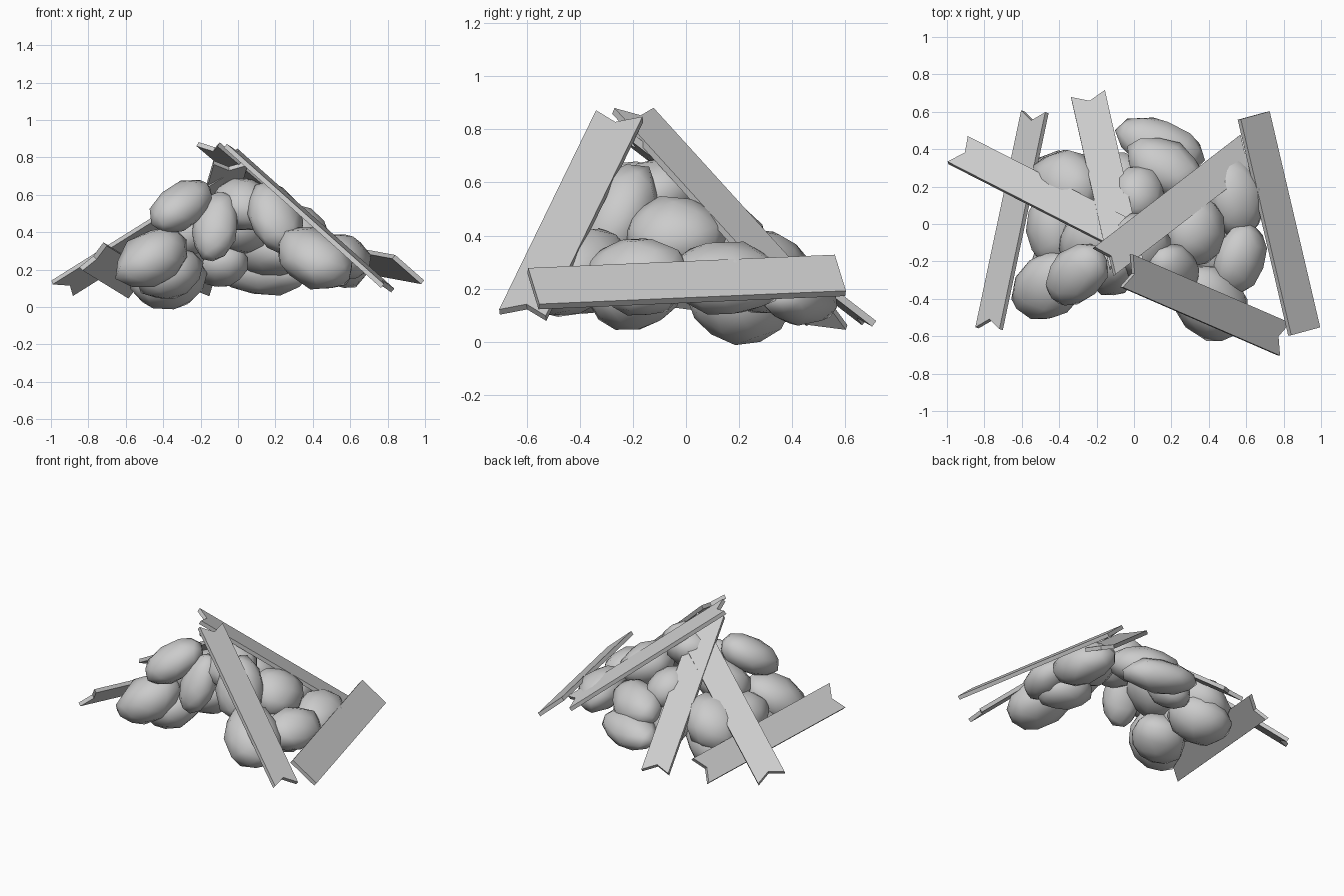
import bpy, bmesh, random
from math import atan2
from mathutils import Vector, Matrix

if "Cube" in bpy.data.objects:
    bpy.data.objects.remove(bpy.data.objects["Cube"], do_unlink=True)

tone = (0.6, 0.6, 0.6, 1)
grey = bpy.data.materials.new("pale_grey")
grey.use_nodes = True
grey.diffuse_color = tone
grey.node_tree.nodes["Principled BSDF"].inputs["Base Color"].default_value = tone


def finish(name, bm, smooth):
    bmesh.ops.recalc_face_normals(bm, faces=bm.faces)
    for face in bm.faces:
        face.smooth = smooth
    mesh = bpy.data.meshes.new(name)
    bm.to_mesh(mesh)
    bm.free()
    mesh.materials.append(grey)
    obj = bpy.data.objects.new(name, mesh)
    bpy.context.collection.objects.link(obj)


def plank(name, start, end, across, width=0.185, notch=0.05, thick=0.026):
    """Board between two end centres, with V-notched ends unless notch is zero."""
    start, end = Vector(start), Vector(end)
    along = (end - start).normalized()
    side = Vector(across)
    side = (side - along * side.dot(along)).normalized() * width / 2
    up = along.cross(side).normalized() * thick
    outline = [start - side, start + side, end + side, end - side]
    if notch:
        outline.insert(3, end - along * notch)
        outline.insert(1, start + along * notch)
    bm = bmesh.new()
    face = bm.faces.new([bm.verts.new(point - up / 2) for point in outline])
    extruded = bmesh.ops.extrude_face_region(bm, geom=[face])["geom"]
    moved = [item for item in extruded if isinstance(item, bmesh.types.BMVert)]
    bmesh.ops.translate(bm, vec=up, verts=moved)
    finish(name, bm, False)


def stone(name, x, y, z, down, across, slope=0.5):
    """Irregular stone lying on the mound, tilted downhill away from the centre."""
    bm = bmesh.new()
    bmesh.ops.create_icosphere(bm, subdivisions=2, radius=1.04)
    for vert in bm.verts:
        vert.co *= random.uniform(0.94, 1.06)
    heading = Matrix.Rotation(atan2(y, x), 4, "Z")
    tilt = Matrix.Rotation(slope, 4, "Y")
    size = Matrix.Diagonal((down, across, 0.8 * min(down, across), 1))
    bm.transform(Matrix.Translation((x, y, z)) @ heading @ tilt @ size)
    finish(name, bm, True)


# Planks leaning on the mound
plank("left_plank", (0.91, -0.575, 0.2), (0.64, 0.58, 0.25), across=(0.16, 0.04, -0.14), width=0.21, notch=0)
plank("top_plank", (-0.16, -0.2, 0.87), (0.62, 0.4, 0.21), across=(0.6, -0.8, 0))
plank("front_plank", (-0.04, -0.25, 0.85), (0.8, -0.615, 0.1), across=(-0.06, -0.16, 0.03))
plank("back_plank", (-0.04, -0.22, 0.77), (-0.245, 0.69, 0.07), across=(0.17, 0.03, 0))
plank("side_plank", (-0.03, -0.07, 0.67), (-0.94, 0.395, 0.1), across=(0.1, 0.13, -0.06))
plank("right_plank", (-0.775, -0.56, 0.27), (-0.53, 0.6, 0.12), across=(1, 0, 1))

# Stones on the right half of the mound
random.seed(4)
stone("upper_right_stone", -0.3, -0.27, 0.54, down=0.2, across=0.14)
stone("front_right_stone", -0.46, -0.33, 0.26, down=0.22, across=0.17)
stone("under_right_stone", -0.37, -0.2, 0.18, down=0.18, across=0.17, slope=0.3)
stone("back_low_stone", -0.37, 0.2, 0.14, down=0.2, across=0.18, slope=0.2)
stone("back_right_stone", -0.36, 0.21, 0.27, down=0.2, across=0.18)
stone("side_right_stone", -0.44, -0.03, 0.26, down=0.14, across=0.2)
stone("shoulder_stone", -0.22, -0.08, 0.42, down=0.2, across=0.16)

# Stones along the ridge
stone("front_tall_stone", -0.12, -0.26, 0.43, down=0.2, across=0.12, slope=1.1)
stone("crown_stone", 0.03, -0.12, 0.55, down=0.18, across=0.16)
stone("rear_middle_stone", 0.02, 0.17, 0.4, down=0.15, across=0.13)
stone("inner_rear_stone", -0.08, 0.25, 0.22, down=0.14, across=0.13)
stone("rear_upper_stone", 0.17, 0.3, 0.29, down=0.15, across=0.22)
stone("rear_low_stone", 0.14, 0.42, 0.17, down=0.13, across=0.24, slope=0.3)

# Stones on the left half of the mound
stone("upper_left_stone", 0.2, -0.26, 0.48, down=0.21, across=0.15, slope=1)
stone("front_left_stone", 0.41, -0.42, 0.26, down=0.23, across=0.18)
stone("side_left_stone", 0.56, -0.19, 0.27, down=0.14, across=0.19)
stone("under_left_stone", 0.44, -0.16, 0.21, down=0.18, across=0.14, slope=0.2)
stone("rear_left_stone", 0.54, 0.15, 0.24, down=0.16, across=0.22)
stone("middle_left_stone", 0.32, -0.04, 0.4, down=0.17, across=0.18)
